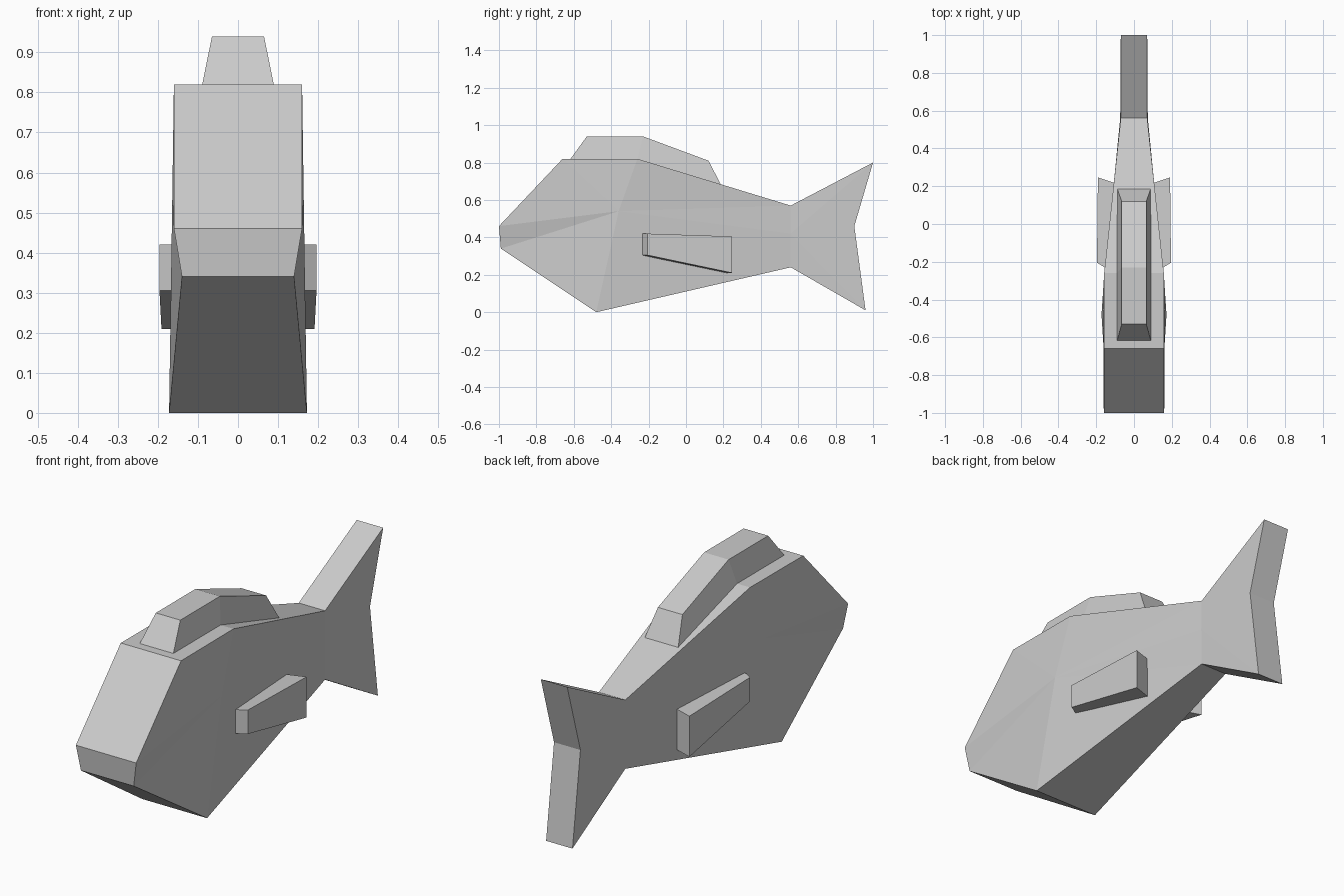
import bpy

cube = bpy.data.objects.get("Cube")
if cube:
    bpy.data.objects.remove(cube, do_unlink=True)

# Single flat colour
grey = bpy.data.materials.new("light grey")
grey.use_nodes = True
grey.diffuse_color = (0.6, 0.6, 0.6, 1)
bsdf = grey.node_tree.nodes["Principled BSDF"]
bsdf.inputs["Base Color"].default_value = (0.6, 0.6, 0.6, 1)
bsdf.inputs["Roughness"].default_value = 0.8


def make(name, verts, faces):
    mesh = bpy.data.meshes.new(name)
    mesh.from_pydata(verts, [], faces)
    mesh.materials.append(grey)
    obj = bpy.data.objects.new(name, mesh)
    bpy.context.collection.objects.link(obj)
    # Make normals point outwards
    bpy.context.view_layer.objects.active = obj
    obj.select_set(True)
    bpy.ops.object.mode_set(mode='EDIT')
    bpy.ops.mesh.select_all(action='SELECT')
    bpy.ops.mesh.normals_make_consistent(inside=False)
    bpy.ops.object.mode_set(mode='OBJECT')
    obj.select_set(False)
    return obj


# Body and tail outline: half width, y, z, from the tail root round the head
outline = [(.07, .56, .57), (.158, -.26, .82), (.16, -.66, .82),
           (.16, -1, .46), (.14, -.99, .34), (.172, -.48, 0),
           (.07, .56, .24), (.07, .96, .01), (.07, .9, .46), (.07, 1, .8)]
n = len(outline)
# Two centre points on each flank: cheek and tail root
flank = outline + [(.164, -.36, .54), (.073, .56, .42)]
cheek, root = n, n + 1
size = len(flank)
verts = [(s * x, y, z) for s in (1, -1) for x, y, z in flank]
faces = []
for i in range(n):
    j = (i + 1) % n
    faces.append((i, j, j + size, i + size))
    centre = cheek if i < 6 else root
    for side in (0, size):
        faces.append((i + side, j + side, centre + side))
for side in (0, size):
    faces += [(cheek + side, 6 + side, root + side),
              (cheek + side, root + side, side)]
make("body", verts, faces)

# Dorsal fin: tapered block, its base sunk slightly into the back
low = [(-.62, .82), (-.26, .82), (.19, .68)]
high = [(.12, .81), (-.23, .94), (-.53, .94)]
profile = [(.09, y, z - .004) for y, z in low] + [(.065, y, z) for y, z in high]
verts = [(s * x, y, z) for s in (1, -1) for x, y, z in profile]
faces = [(i, (i + 1) % 6, (i + 1) % 6 + 6, i + 6) for i in range(6)]
faces += [(k, k + 1, k + 4, k + 5) for k in (0, 6)]
faces += [(k + 1, k + 2, k + 3, k + 4) for k in (0, 6)]
make("dorsal_fin", verts, faces)

# Side fins: wedge plates angled along the flanks
box = [(0, 1, 2, 3), (4, 5, 6, 7), (0, 1, 5, 4),
       (1, 2, 6, 5), (2, 3, 7, 6), (3, 0, 4, 7)]
for name, s in (("left_side_fin", 1), ("right_side_fin", -1)):
    inner = [(.13, -.245), (.08, .21)]
    outer = [(.196, -.205), (.191, .247)]
    verts = []
    for front, back in (inner, outer):
        verts += [(s * front[0], front[1], .305), (s * back[0], back[1], .21),
                  (s * back[0], back[1], .405), (s * front[0], front[1], .42)]
    make(name, verts, box)
